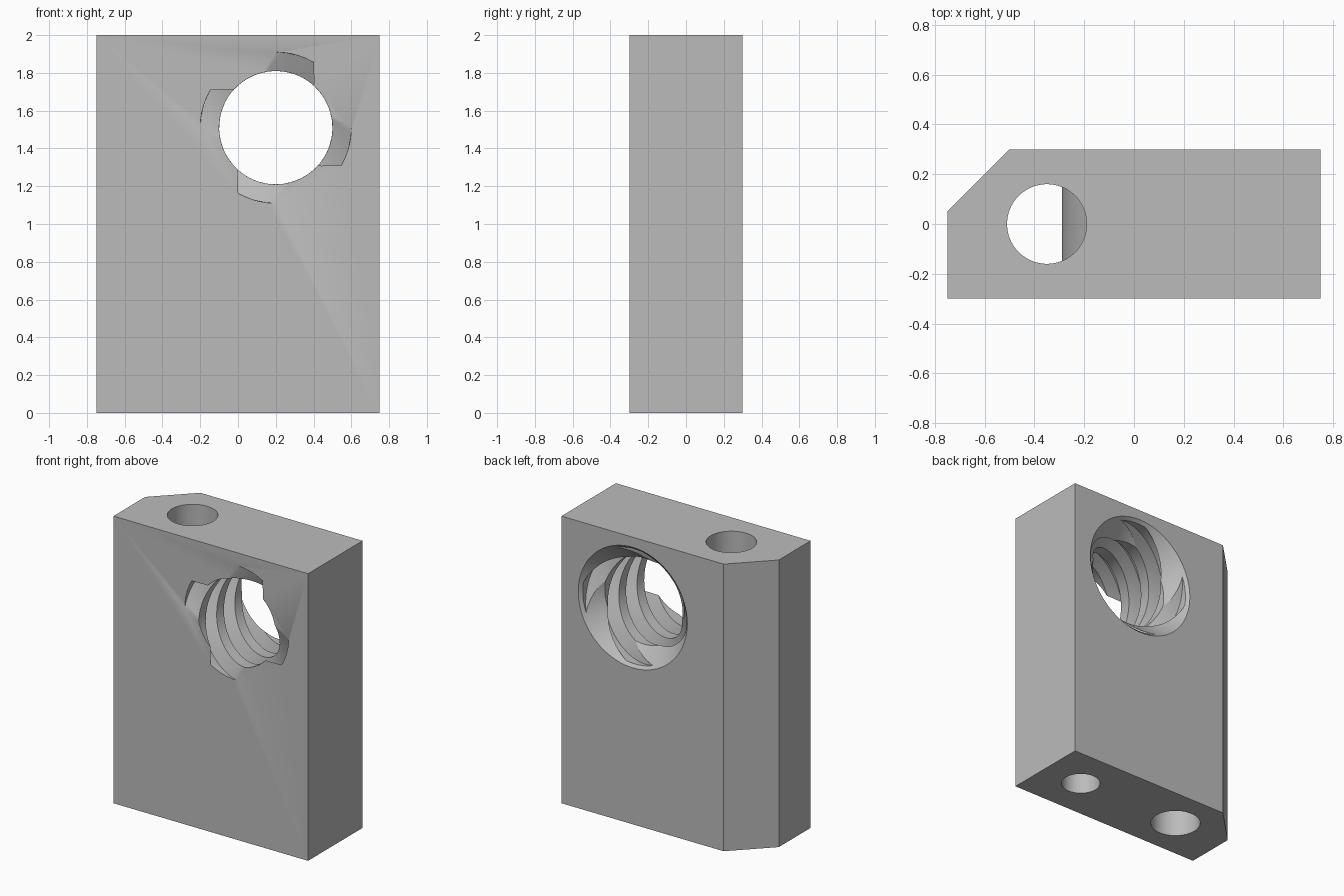
import bpy, bmesh, math
from mathutils import Matrix, Vector

cube = bpy.data.objects.get("Cube")
if cube:
    bpy.data.objects.remove(cube, do_unlink=True)

BORE_X, BORE_Z = 0.2, 1.51
MINOR, MAJOR, LEAD, STARTS = 0.3, 0.4, 0.8, 4
HALF = 0.3

grey = bpy.data.materials.new("light_grey")
grey.use_nodes = True
grey.diffuse_color = (0.5, 0.5, 0.5, 1)
grey.node_tree.nodes["Principled BSDF"].inputs["Base Color"].default_value = (0.5, 0.5, 0.5, 1)


def add_object(name, bm):
    bmesh.ops.recalc_face_normals(bm, faces=bm.faces[:])
    mesh = bpy.data.meshes.new(name)
    bm.to_mesh(mesh)
    bm.free()
    obj = bpy.data.objects.new(name, mesh)
    bpy.context.scene.collection.objects.link(obj)
    return obj


def loft(name, rings):
    """Closed solid through matching rings of points."""
    bm = bmesh.new()
    loops = [[bm.verts.new(p) for p in ring] for ring in rings]
    n = len(loops[0])
    for a, b in zip(loops, loops[1:]):
        for i in range(n):
            j = (i + 1) % n
            bm.faces.new((a[i], a[j], b[j], b[i]))
    bm.faces.new(loops[0])
    bm.faces.new(loops[-1])
    return add_object(name, bm)


def cylinder(name, base, axis, length, r1, r2=None, sides=96):
    bm = bmesh.new()
    turn = Vector((0, 0, 1)).rotation_difference(Vector(axis)).to_matrix().to_4x4()
    place = Matrix.Translation(base) @ turn @ Matrix.Translation((0, 0, length / 2))
    bmesh.ops.create_cone(bm, cap_ends=True, segments=sides, radius1=r1,
                          radius2=r1 if r2 is None else r2, depth=length, matrix=place)
    return add_object(name, bm)


def cut(target, tool):
    """Subtract the tool for good, then delete it."""
    mod = target.modifiers.new("cut", 'BOOLEAN')
    mod.operation, mod.solver, mod.object = 'DIFFERENCE', 'EXACT', tool
    bpy.context.view_layer.update()
    evaluated = target.evaluated_get(bpy.context.evaluated_depsgraph_get())
    mesh = bpy.data.meshes.new_from_object(evaluated)
    target.modifiers.clear()
    target.data = mesh
    bpy.data.objects.remove(tool, do_unlink=True)


# Block with one bevelled back corner
outline = [(-0.75, -HALF), (0.75, -HALF), (0.75, HALF), (-0.5, HALF), (-0.75, 0.05)]
block = loft("nut_block", [[(x, y, z) for x, y in outline] for z in (0, 2)])

# Through hole, partly blocked by the round wall of the threaded bore
through = cylinder("hole_cutter", (-0.35, 0, -0.1), (0, 0, 1), 2.2, 0.16)
cut(through, cylinder("bore_wall", (BORE_X, -0.5, BORE_Z), (0, 1, 0), 1, 0.49, sides=128))
cut(block, through)

# Blind hole in the underside
cut(block, cylinder("blind_cutter", (0.45, 0, -0.1), (0, 0, 1), 1.1, 0.125, sides=64))

# Four-start trapezoidal thread: a lobed section twisted along the bore
lobe = [(-27, MINOR), (-15, MAJOR), (-9, MAJOR), (-3, MAJOR), (3, MAJOR), (9, MAJOR),
        (15, MAJOR), (27, MINOR), (33, MINOR), (39, MINOR), (45, MINOR), (51, MINOR), (57, MINOR)]


def thread_ring(y):
    twist = 75 - 360 * (y + HALF) / LEAD
    ring = []
    for k in range(STARTS):
        for angle, r in lobe:
            a = math.radians(angle + twist + k * 360 / STARTS)
            ring.append((BORE_X + r * math.cos(a), y, BORE_Z + r * math.sin(a)))
    return ring


LAYERS = 72
reach = HALF + 0.05
cut(block, loft("thread_cutter",
                [thread_ring(-reach + 2 * reach * i / LAYERS) for i in range(LAYERS + 1)]))

# Countersink at the back of the bore
cut(block, cylinder("countersink_cutter", (BORE_X, HALF - 0.14, BORE_Z), (0, 1, 0),
                    0.16, 0.28, 0.44))

# Finish
block.data.materials.clear()
block.data.materials.append(grey)
for p in block.data.polygons:
    p.material_index = 0
bpy.ops.object.select_all(action='DESELECT')
block.select_set(True)
bpy.context.view_layer.objects.active = block
bpy.ops.object.shade_smooth_by_angle(angle=math.radians(30))
